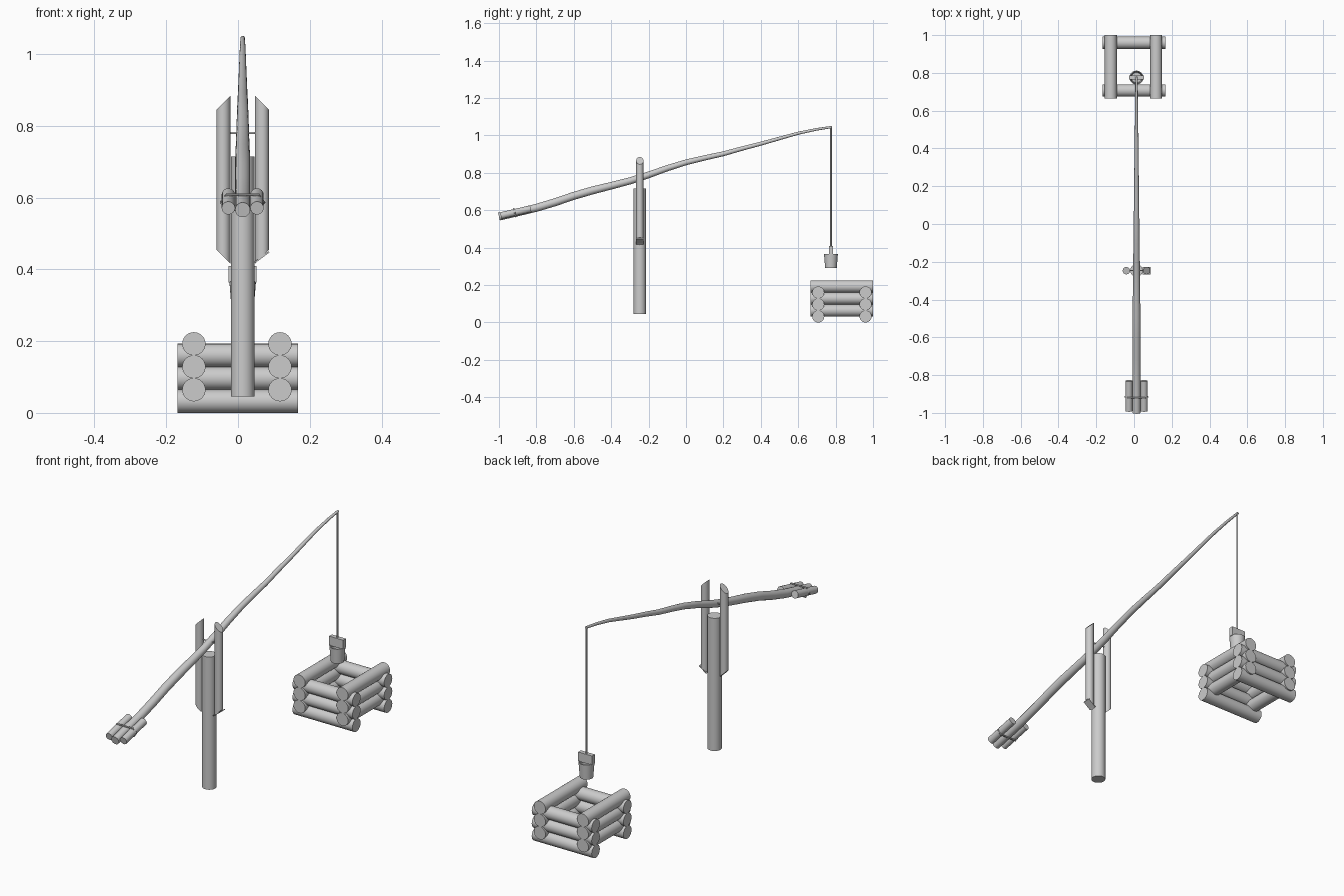
import bpy, bmesh, math
from mathutils import Vector

if "Cube" in bpy.data.objects:
    bpy.data.objects.remove(bpy.data.objects["Cube"])

CX = 0.013   # centre line of the sweep
PY = -0.247  # post position
BY = 0.775   # bucket position


def finish(name, bm, angle=40):
    bmesh.ops.recalc_face_normals(bm, faces=bm.faces)
    me = bpy.data.meshes.new(name)
    bm.to_mesh(me)
    bm.free()
    ob = bpy.data.objects.new(name, me)
    bpy.context.collection.objects.link(ob)
    bpy.ops.object.select_all(action='DESELECT')
    ob.select_set(True)
    bpy.context.view_layer.objects.active = ob
    bpy.ops.object.shade_smooth_by_angle(angle=math.radians(angle))
    return ob


def tube(name, pts, radii, sides=24, shear=0.0):
    """Capped round tube along points; shear slants the ends (z changes with x)."""
    pts = [Vector(p) for p in pts]
    bm = bmesh.new()
    rings = []
    for i, p in enumerate(pts):
        t = (pts[min(i + 1, len(pts) - 1)] - pts[max(i - 1, 0)]).normalized()
        u = t.cross(Vector((0, 1, 0) if abs(t.x) > 0.9 else (1, 0, 0))).normalized()
        v = t.cross(u)
        ring = []
        for k in range(sides):
            a = math.tau * k / sides
            q = p + (u * math.cos(a) + v * math.sin(a)) * radii[i]
            q.z += shear * (q.x - p.x) * (1 if i else -1)
            ring.append(bm.verts.new(q))
        rings.append(ring)
    for a, b in zip(rings, rings[1:]):
        for k in range(sides):
            j = (k + 1) % sides
            bm.faces.new((a[k], a[j], b[j], b[k]))
    bm.faces.new(rings[0])
    bm.faces.new(rings[-1])
    return finish(name, bm)


def box(name, c, size, rot_y=0.0):
    bm = bmesh.new()
    bmesh.ops.create_cube(bm, size=1)
    bmesh.ops.scale(bm, vec=size, verts=bm.verts)
    ob = finish(name, bm)
    ob.location = c
    ob.rotation_euler.y = rot_y
    return ob


# Well curb: alternating layers of crossed logs
R = 0.0325
for i in range(3):
    z = R + i * 0.064
    for y in (0.707, 0.96):
        tube("cross_log", [(-0.168, y, z), (0.167, y, z)], [R, R])
    for x in (-0.123, 0.117):
        tube("side_log", [(x, 0.665, z + 0.032), (x, 1.0, z + 0.032)], [R, R])

# Upright post
tube("post", [(CX, PY, 0.045), (CX, PY, 0.715)], [0.033, 0.033], 32)

# Fork stakes with slanted ends, and the pivot pin between them
for s in (-1, 1):
    x = CX + s * 0.0535
    tube("fork_stake", [(x, PY, 0.435), (x, PY, 0.865)], [0.0195, 0.0195], shear=-s * 1.0)
box("stake_foot", (CX + 0.0535, PY, 0.434), (0.05, 0.039, 0.004), -math.atan(0.75))
tube("pivot_pin", [(CX - 0.05, PY, 0.78), (CX + 0.05, PY, 0.78)], [0.003, 0.003], 12)

# Long, slightly crooked sweep beam
path = [(-1.0, 0.566), (-0.9, 0.589), (-0.8, 0.613), (-0.7, 0.643), (-0.6, 0.677),
        (-0.5, 0.706), (-0.4, 0.731), (-0.3, 0.757), (-0.2, 0.789), (-0.1, 0.825),
        (0.0, 0.856), (0.1, 0.88), (0.2, 0.902), (0.3, 0.93), (0.4, 0.956),
        (0.5, 0.984), (0.6, 1.012), (0.7, 1.033), (0.78, 1.045)]
tube("sweep_beam", [(CX, y, z) for y, z in path],
     [0.021 - 0.015 * max(0, (y + 0.5) / 1.28) for y, z in path])

# Counterweight logs tied to the rear of the beam
for s in (-1, 1):
    tube("counterweight_log", [(CX + s * 0.04, -0.99, 0.571), (CX + s * 0.04, -0.83, 0.608)],
         [0.0185, 0.0185])
loop = [(-0.06, 0), (-0.045, 0.021), (0.045, 0.021), (0.06, 0), (0.045, -0.021),
        (-0.045, -0.021), (-0.06, 0)]
tube("binding_rope", [(CX + x, -0.915 - h * 0.25, 0.587 + h) for x, h in loop],
     [0.004] * 7, 8)

# Rope, bucket and handle
tube("rope", [(CX, BY, 0.39), (CX, BY, 1.045)], [0.0045, 0.0045], 12)
bm = bmesh.new()
prof = [(0, 0.29), (0.031, 0.29), (0.037, 0.366), (0.032, 0.366), (0.027, 0.298), (0, 0.298)]
vs = [bm.verts.new((r, 0, z)) for r, z in prof]
es = [bm.edges.new(p) for p in zip(vs, vs[1:])]
bmesh.ops.spin(bm, geom=vs + es, cent=(0, 0, 0), axis=(0, 0, 1), angle=math.tau, steps=28)
bmesh.ops.remove_doubles(bm, verts=bm.verts, dist=0.0005)
bucket = finish("bucket", bm)
bucket.location = (CX, BY, 0)
box("bucket_handle", (CX, BY, 0.386), (0.078, 0.022, 0.046))
